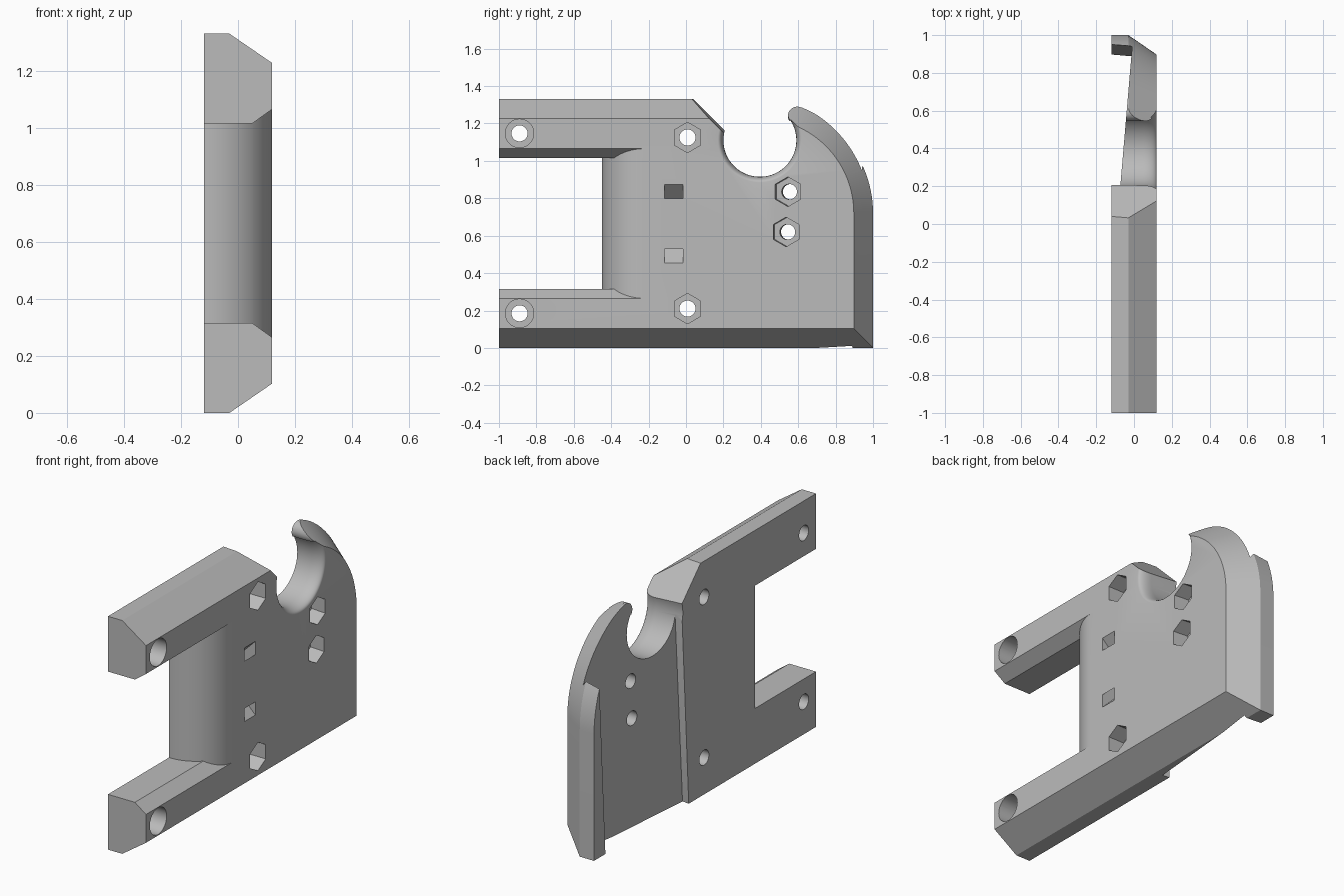
import bpy, bmesh
from math import sin, cos, pi, radians, sqrt

cube = bpy.data.objects.get("Cube")
if cube:
    bpy.data.objects.remove(cube, do_unlink=True)

grey = bpy.data.materials.new("plain grey")
grey.use_nodes = True
grey.diffuse_color = (0.5, 0.5, 0.5, 1)
grey.node_tree.nodes["Principled BSDF"].inputs["Base Color"].default_value = (0.5, 0.5, 0.5, 1)

TILT = 0.085  # lean of the back trough and everything square to it


def arc(cy, cz, r, a0, a1, n):
    steps = [radians(a0 + (a1 - a0) * i / n) for i in range(n + 1)]
    return [(cy + r * cos(a), cz + r * sin(a)) for a in steps]


def loft(name, rings):
    """Closed solid through rings of 3D points."""
    bm = bmesh.new()
    loops = [[bm.verts.new(p) for p in ring] for ring in rings]
    for a, b in zip(loops, loops[1:]):
        for i in range(len(a)):
            j = (i + 1) % len(a)
            bm.faces.new((a[i], a[j], b[j], b[i]))
    bm.faces.new(loops[0])
    bm.faces.new(loops[-1])
    bmesh.ops.recalc_face_normals(bm, faces=bm.faces)
    mesh = bpy.data.meshes.new(name)
    bm.to_mesh(mesh)
    bm.free()
    mesh.materials.append(grey)
    ob = bpy.data.objects.new(name, mesh)
    bpy.context.collection.objects.link(ob)
    return ob


def across(x, pts, lean=0.0):
    """Place a (y, z) outline at depth x, optionally leaning in y."""
    return [(x, y - lean * x, z) for y, z in pts]


def cut(ob, cutter):
    cutter.hide_render = True
    mod = ob.modifiers.new("cut", 'BOOLEAN')
    mod.operation = 'DIFFERENCE'
    mod.solver = 'EXACT'
    mod.object = cutter
    bpy.context.view_layer.objects.active = ob
    bpy.ops.object.modifier_apply(modifier=mod.name)
    bpy.data.objects.remove(cutter, do_unlink=True)


# Plate with chamfered outer edge and one large round corner
def outline(i):
    return [(-1, i), (1 - i, i)] + arc(0.39, 0.72, 0.61 - i, 0, 90, 40) + [(-1, 1.33 - i)]


plate = loft("hook_plate", [across(x, outline(i)) for x, i in ((-0.12, 0), (-0.03, 0), (0.12, 0.103))])

# Slot between the two arms: flared sides, rounded inner end
rings = []
depths = [-0.14, -0.11] + [-0.11 + 0.23 * sin(pi / 2 * i / 20) for i in range(1, 21)] + [0.05, 0.14]
for x in sorted(depths):
    t = min(max(x + 0.11, 0), 0.23)
    end = -0.22 - sqrt(max(0.23 ** 2 - t * t, 0))
    half = 0.35 + max(0, x - 0.05) * 0.72
    lo, hi = 0.665 - half, 0.665 + half
    rings.append(across(x, [(-1.2, lo), (end, lo), (end, hi), (-1.2, hi)]))
cut(plate, loft("slot_cutter", rings))

# Sloped shoulder behind the upper arm
slope = [(-0.2, 1.56), (0.22, 1.14), (0.4, 1.14), (0.4, 1.56)]
cut(plate, loft("shoulder_cutter", [across(x, slope, TILT) for x in (-0.2, 0.2)]))

# Hook opening with a rounded tip, flaring towards the chamfered face
rings = []
for x in [-0.2, 0.05] + [0.05 + 0.07 * sin(pi / 2 * i / 8) for i in range(1, 9)] + [0.2]:
    t = min(max((x - 0.05) / 0.07, 0), 1)
    d = 0.03 * (1 - sqrt(1 - t * t))
    pts = [(0.27, 1.7)] + arc(0.395, 1.11, 0.195 + d, 130, 393, 48)
    pts += arc(0.595, 1.24, 0.05 - d, 212, 68, 16) + [(0.72, 1.56), (0.72, 1.7)]
    rings.append(across(x, pts))
cut(plate, loft("hook_cutter", rings))

# Leaning trough across the back
rings = []
for z in (-0.2, 1.6):
    near, far = 0.142 + 0.055 * z, 0.888 + 0.055 * z

    def floor(y):
        return -0.03 + TILT * (y - 0.7)

    rings.append([(-0.3, near + 0.3 * TILT, z), (floor(near), near, z),
                  (floor(far), far, z), (-0.3, far + 0.3 * TILT, z)])
cut(plate, loft("trough_cutter", rings))


# Bolt holes, each with a round or hexagonal socket
def bolt(y, z, hole, socket, sides, floor_x, lean=0.0):
    y += lean * 0.12
    shaft = arc(y, z, hole, 0, 348.75, 31)
    turn = 30 if sides == 6 else 0
    head = arc(y, z, socket, turn, turn + 360 - 360 / sides, sides - 1)
    cut(plate, loft("shaft_cutter", [across(x, shaft, lean) for x in (-0.2, 0.18)]))
    cut(plate, loft("socket_cutter", [across(x, head, lean) for x in (floor_x, 0.2)]))


for z in (0.185, 1.147):
    bolt(-0.89, z, 0.043, 0.076, 32, 0.0)
for z in (0.21, 1.125):
    bolt(0.008, z, 0.043, 0.081, 6, 0.02)
for y, z in ((0.545, 0.835), (0.535, 0.62)):
    bolt(y, z, 0.041, 0.079, 6, 0.03, TILT)

# V-shaped strap tunnel joining the two rectangular openings
tunnel = [(0.15, 0.905), (-0.09, 0.665), (0.15, 0.425), (0.15, 0.5), (-0.015, 0.665), (0.15, 0.83)]
cut(plate, loft("strap_cutter", [[(x, y, z) for x, z in tunnel] for y in (-0.115, -0.015)]))

bpy.ops.object.select_all(action='DESELECT')
plate.select_set(True)
bpy.context.view_layer.objects.active = plate
bpy.ops.object.shade_smooth_by_angle(angle=radians(25))
